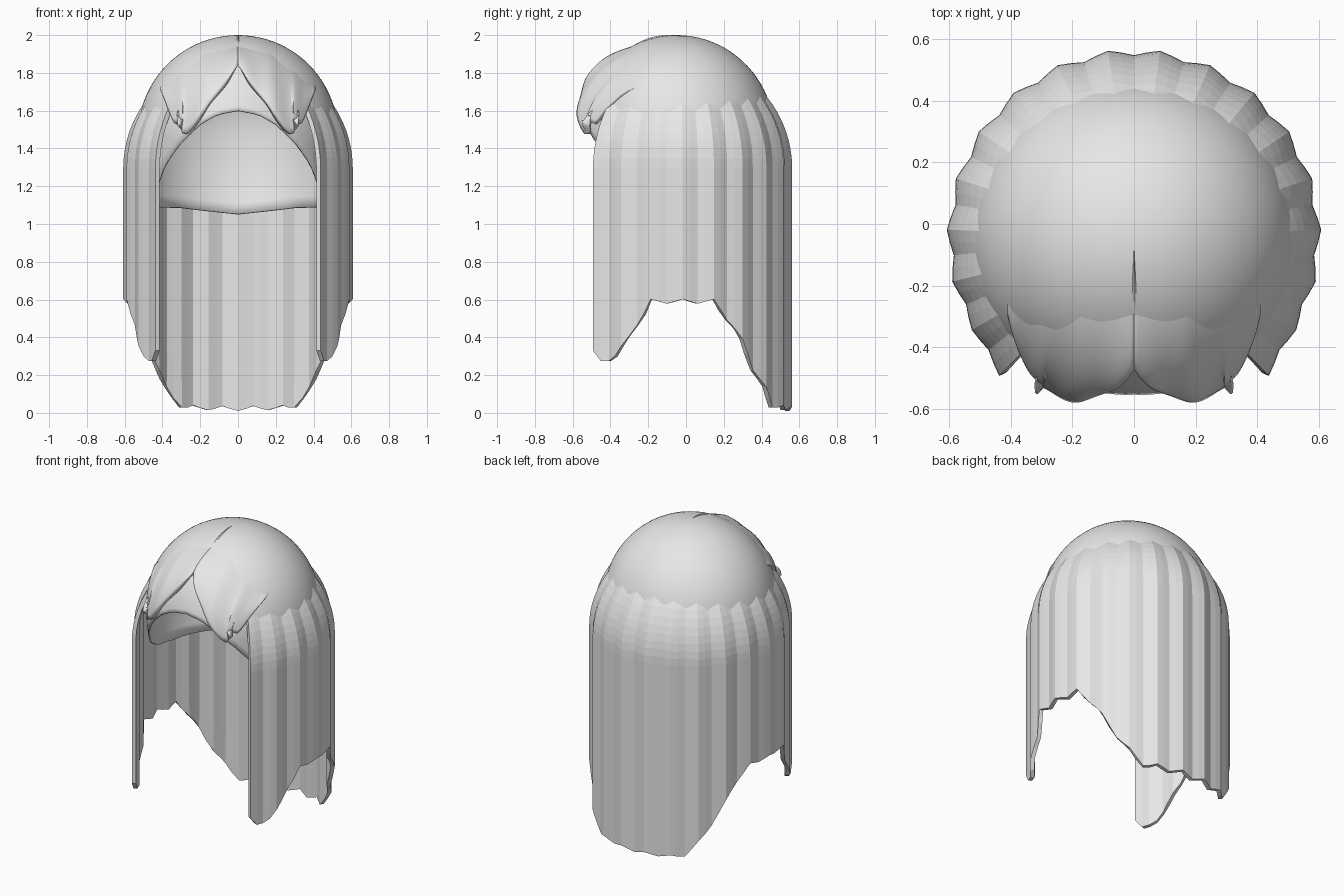
import bpy, bmesh, math
from math import sin, cos, radians, sqrt, pi

old = bpy.data.objects.get("Cube")
if old:
    bpy.data.objects.remove(old, do_unlink=True)

mat = bpy.data.materials.new("pale grey")
mat.use_nodes = True
GREY = (0.8, 0.8, 0.8, 1)
mat.diffuse_color = GREY
mat.node_tree.nodes["Principled BSDF"].inputs["Base Color"].default_value = GREY

# Cap ellipsoid: centre, radii, and a longer vertical radius below the middle
CY, CZ = -0.05, 1.47
RX, RY, RZ, RLOW = 0.53, 0.52, 0.53, 0.9


def interp(pts, x):
    """Piecewise linear lookup in a short profile."""
    for (x0, y0), (x1, y1) in zip(pts, pts[1:]):
        if x <= x1:
            return y0 + (y1 - y0) * max(0, x - x0) / (x1 - x0)
    return pts[-1][1]


def sheet(name, cols, thickness, closed=False, smooth=None):
    """Join equal columns of points into a surface and thicken it inward."""
    bm = bmesh.new()
    grid = [[bm.verts.new(p) for p in c] for c in cols]
    pairs = list(zip(grid, grid[1:])) + ([(grid[-1], grid[0])] if closed else [])
    for a, b in pairs:
        for i in range(len(a) - 1):
            bm.faces.new((a[i], b[i], b[i + 1], a[i + 1]))
    bmesh.ops.remove_doubles(bm, verts=bm.verts, dist=0.0005)
    bmesh.ops.recalc_face_normals(bm, faces=bm.faces)
    # Make the sheet face away from the head
    score = sum(f.normal.dot(f.calc_center_median()
                - type(f.normal)((0, CY, min(CZ, f.calc_center_median().z))))
                for f in bm.faces)
    if score < 0:
        bmesh.ops.reverse_faces(bm, faces=bm.faces)
    me = bpy.data.meshes.new(name)
    bm.to_mesh(me)
    bm.free()
    me.materials.append(mat)
    ob = bpy.data.objects.new(name, me)
    bpy.context.collection.objects.link(ob)
    if thickness:
        m = ob.modifiers.new("thickness", "SOLIDIFY")
        m.thickness, m.offset = thickness, -1
    if smooth:
        bpy.ops.object.select_all(action="DESELECT")
        ob.select_set(True)
        bpy.context.view_layer.objects.active = ob
        bpy.ops.object.shade_smooth_by_angle(angle=radians(smooth))
    return ob


# Smooth cap with an arched face opening
RIM = [(0, 1.6), (12, 1.58), (22, 1.53), (36, 1.42), (48, 1.31), (58, 1.2),
       (75, 1.12), (95, 1.09), (140, 1.085), (180, 1.05)]
cols = []
for i in range(80):
    az = 360 * i / 80
    rim = interp(RIM, min(az, 360 - az))
    end = math.acos((rim - CZ) / (RZ if rim > CZ else RLOW))
    col = []
    for k in range(29):
        t = end * k / 28
        h = cos(t) * (RZ if t < pi / 2 else RLOW)
        col.append((RX * sin(t) * sin(radians(az)),
                    CY - RY * sin(t) * cos(radians(az)), CZ + h))
    cols.append(col)
sheet("cap", cols, 0.01, closed=True, smooth=40)

# Long fluted hair, open at the front; angles run from the back
HEM = [(0, 0.022), (31, 0.03), (36, 0.08), (42, 0.15), (48, 0.24), (56, 0.38),
       (62, 0.48), (72, 0.59), (104, 0.59), (110, 0.49), (115, 0.42),
       (124, 0.3), (128, 0.275), (133, 0.275), (136, 0.33)]
cols = []
for a in range(-136, 137, 4):
    d = abs(a)
    wave = cos(2 * pi * a / 16)
    zig = 0.012 if d < 105 else 0
    hem = interp(HEM, d) - zig * wave
    flare = 0.022 * max(0, (d - 120) / 16)
    levels = [hem + (1.3 - hem) * k / 6 for k in range(7)]
    levels += [1.3 + 0.38 * k / 8 for k in range(1, 9)]
    col = []
    for z in levels:
        up = max(0, z - 1.3)
        r = sqrt(0.598 ** 2 - up ** 2) + (0.01 * -wave + flare) * (1 - up)
        col.append((r * sin(radians(a)), -0.04 + r * cos(radians(a)), z))
    cols.append(col)
sheet("long_hair", cols, 0.025)

# Fringe: two swept halves that part at the centre and end in pointed locks
TOP = [(0, 1.95), (0.17, 1.93), (0.3, 1.83), (0.41, 1.74)]
LOW_X = [(0, 0), (0.6, 0.285), (0.66, 0.3), (0.74, 0.29), (0.84, 0.34), (1, 0.41)]
LOW_Z = [(0, 1.84), (0.54, 1.5), (0.6, 1.475), (0.66, 1.485), (0.74, 1.56),
         (0.84, 1.53), (0.92, 1.62), (1, 1.71)]
for side, label in ((1, "left"), (-1, "right")):
    cols = []
    for i in range(37):
        t = i / 36
        lx, lz = interp(LOW_X, t), interp(LOW_Z, t)
        ux = 0.41 * t
        uz = interp(TOP, ux)
        col = []
        for k in range(13):
            s = k / 12
            x = ux + (lx - ux) * s
            z = uz + (lz - uz) * s
            lift = -0.008 + 0.06 * sin(s * pi / 2) * (1 - 0.7 * t ** 4)
            lift -= 0.015 * (1 - t) ** 4 * s
            lift += 0.005 * sin(t * 6 * pi) * s
            g = 1 + lift / RY
            room = 1 - (x / RX / g) ** 2 - ((z - CZ) / RZ / g) ** 2
            col.append((side * x, CY - RY * g * sqrt(max(room, 0)), z))
        cols.append(col)
    sheet(label + "_fringe", cols, 0.03, smooth=35)

# Narrow raised parting on the crown
cols = []
for side in (-1, 0, 1):
    col = []
    for k in range(9):
        s = k / 8
        y = -0.06 - 0.22 * s
        z = CZ + RZ * sqrt(1 - ((y - CY) / RY) ** 2)
        col.append((side * 0.014 * s, y, z + (0.006 * sin(s * pi) if side == 0 else -0.003)))
    cols.append(col)
sheet("crown_parting", cols, 0)
